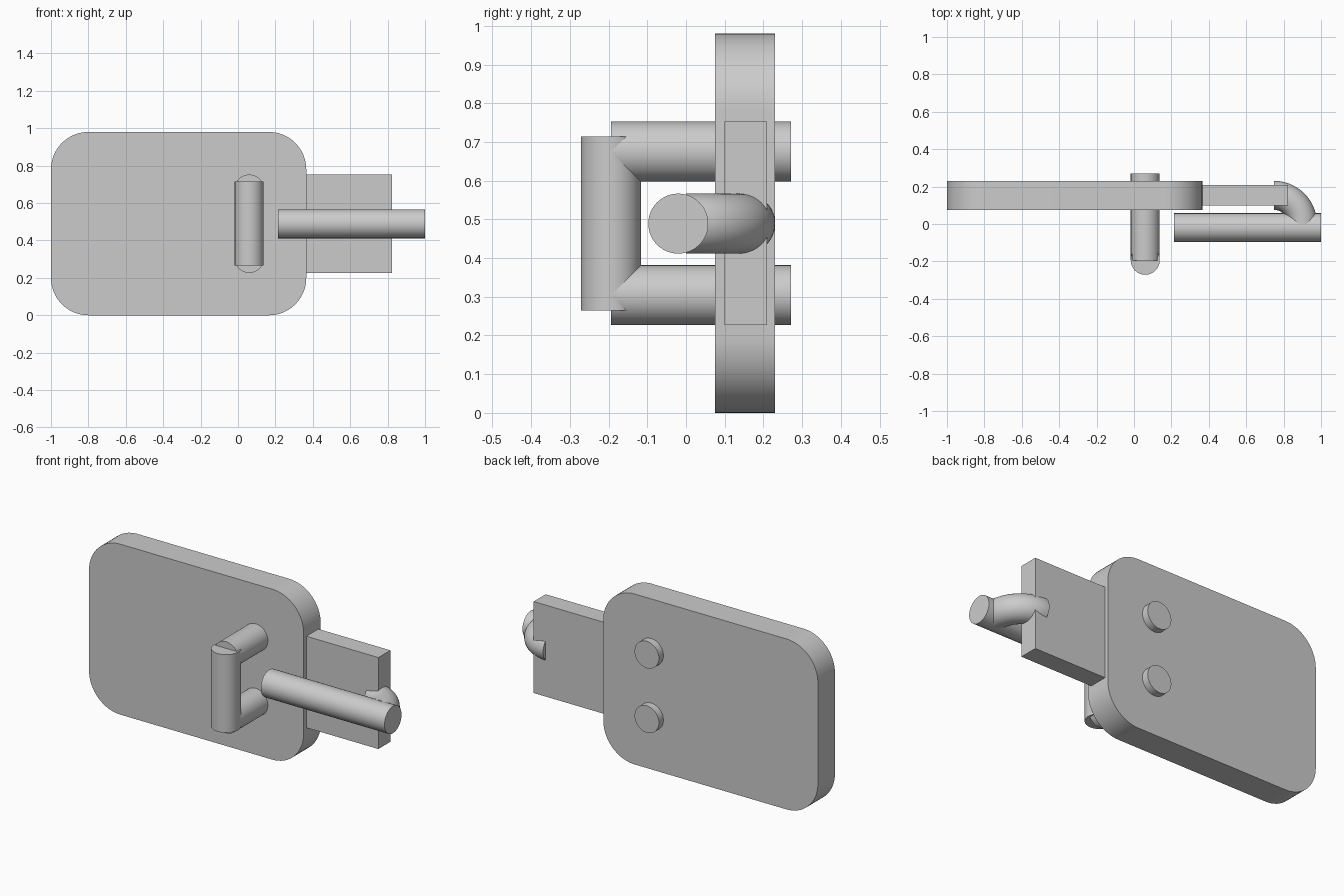
import bpy, bmesh
from math import pi, cos, sin, radians
from mathutils import Vector

if "Cube" in bpy.data.objects:
    bpy.data.objects.remove(bpy.data.objects["Cube"])

R = 0.0775      # radius shared by every round bar


def finish(name, bm):
    bmesh.ops.recalc_face_normals(bm, faces=bm.faces)
    mesh = bpy.data.meshes.new(name)
    bm.to_mesh(mesh)
    bm.free()
    obj = bpy.data.objects.new(name, mesh)
    bpy.context.collection.objects.link(obj)
    bpy.ops.object.select_all(action='DESELECT')
    obj.select_set(True)
    bpy.context.view_layer.objects.active = obj
    bpy.ops.object.shade_smooth_by_angle(angle=radians(30))
    return obj


def extruded(name, outline, direction):
    """Close an outline with a face and extrude it into a solid."""
    bm = bmesh.new()
    face = bm.faces.new([bm.verts.new(p) for p in outline])
    geo = bmesh.ops.extrude_face_region(bm, geom=[face], use_keep_orig=True)['geom']
    moved = [v for v in geo if isinstance(v, bmesh.types.BMVert)]
    bmesh.ops.translate(bm, verts=moved, vec=direction)
    return finish(name, bm)


def circle(center, axis, n=48):
    q = Vector(axis).to_track_quat('Z', 'Y')
    return [Vector(center) + q @ Vector((R * cos(2 * pi * i / n), R * sin(2 * pi * i / n), 0))
            for i in range(n)]


def bar(name, start, end):
    d = Vector(end) - Vector(start)
    return extruded(name, circle(start, d), d)


# Main plate with rounded corners
r, steps = 0.2, 16
corners = [(0.365 - r, 0.98 - r), (-1 + r, 0.98 - r), (-1 + r, r), (0.365 - r, r)]
outline = []
for k, (cx, cz) in enumerate(corners):
    for i in range(steps + 1):
        a = pi / 2 * (k + i / steps)
        outline.append((cx + r * cos(a), 0.075, cz + r * sin(a)))
extruded("main_plate", outline, (0, 0.155, 0))

# Flat tab sticking out of the plate's side
extruded("side_tab", [(0.35, 0.1, 0.227), (0.823, 0.1, 0.227),
                      (0.823, 0.1, 0.753), (0.35, 0.1, 0.753)], (0, 0.109, 0))

# Bracket: two pins through the plate joined by an upright bar
for side, z in (("upper", 0.675), ("lower", 0.304)):
    bar(side + "_pin", (0.06, -0.194, z), (0.06, 0.271, z))
bar("upright_grip", (0.06, -0.194, 0.265), (0.06, -0.194, 0.714))

# Lever handle
bar("lever_handle", (0.213, -0.02, 0.489), (1.0, -0.02, 0.489))

# Quarter-turn elbow linking the tab to the lever
bm = bmesh.new()
ring = [bm.verts.new(p) for p in circle((0.748, 0.153, 0.489), (1, 0, 0))]
edges = [bm.edges.new((ring[i], ring[i - 1])) for i in range(len(ring))]
bmesh.ops.spin(bm, geom=ring + edges, cent=(0.748, 0, 0.489), axis=(0, 0, 1),
               angle=-pi / 2, steps=24)
bmesh.ops.holes_fill(bm, edges=[e for e in bm.edges if e.is_boundary], sides=0)
finish("lever_elbow", bm)
